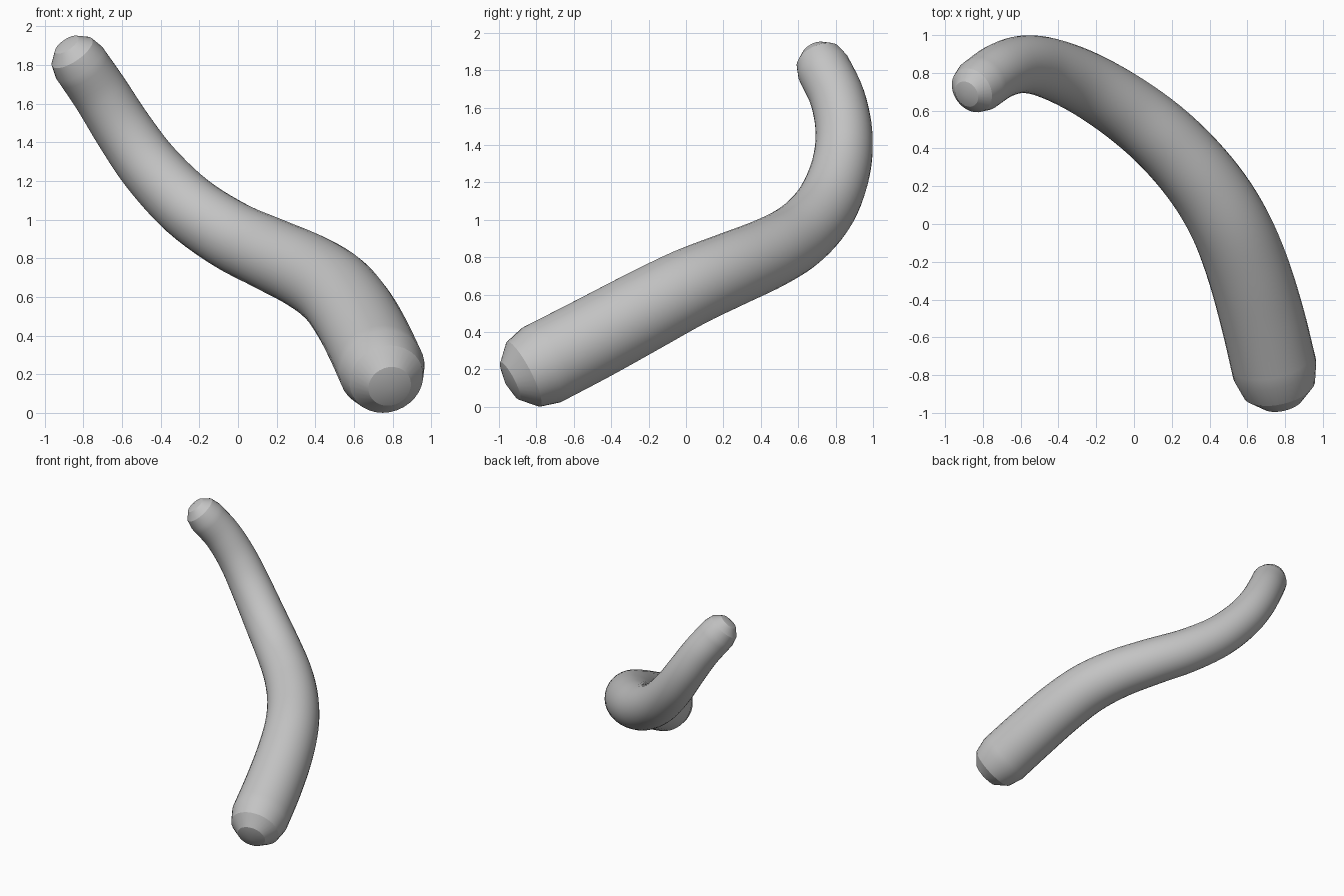
import bpy
import bmesh
import math
from mathutils import Vector

cube = bpy.data.objects.get("Cube")
if cube:
    bpy.data.objects.remove(cube, do_unlink=True)

SIDES = 32
STEPS = 5

# Centre line of the tube with its radius: x, y, z, r
path = [Vector(p) for p in (
    (0.745, -0.77, 0.225, 0.225),
    (0.68, -0.50, 0.365, 0.223),
    (0.60, -0.23, 0.51, 0.218),
    (0.50, 0.01, 0.635, 0.21),
    (0.36, 0.23, 0.73, 0.2),
    (0.17, 0.44, 0.82, 0.19),
    (-0.04, 0.61, 0.92, 0.18),
    (-0.26, 0.745, 1.07, 0.17),
    (-0.45, 0.825, 1.265, 0.16),
    (-0.59, 0.845, 1.46, 0.152),
    (-0.71, 0.81, 1.65, 0.147),
    (-0.82, 0.735, 1.81, 0.145),
)]


def spline(points):
    """Smooth curve through the points."""
    ends = [2 * points[0] - points[1]] + points + [2 * points[-1] - points[-2]]
    out = []
    for a, b, c, d in zip(ends, ends[1:], ends[2:], ends[3:]):
        for i in range(STEPS):
            t = i / STEPS
            out.append(b + (c - a) * t / 2 + (2 * a - 5 * b + 4 * c - d) * t**2 / 2
                       + (3 * b - a - 3 * c + d) * t**3 / 2)
    return out + [points[-1]]


line = spline(path)
centres = [p.to_3d() for p in line]
radii = [p.w for p in line]
last = len(line) - 1
tangents = [(centres[min(i + 1, last)] - centres[max(i - 1, 0)]).normalized()
            for i in range(last + 1)]

# Rings as centre, radius, direction, with coarse round caps at both ends
rings = list(zip(centres, radii, tangents))
cap_angles = [math.radians(a) for a in (30, 60)]


def cap(centre, radius, tangent, sign):
    return [(centre + tangent * sign * radius * math.sin(a), radius * math.cos(a), tangent)
            for a in cap_angles]


start_tip = centres[0] - tangents[0] * radii[0]
end_tip = centres[-1] + tangents[-1] * radii[-1]
rings = cap(*rings[0], -1)[::-1] + rings + cap(*rings[-1], 1)

# Sweep the rings without twist
bm = bmesh.new()
side = Vector((0, 0, 1)).cross(tangents[0]).normalized()
loops = []
for centre, radius, tangent in rings:
    side = (side - tangent * side.dot(tangent)).normalized()
    up = tangent.cross(side)
    loops.append([bm.verts.new(centre + radius * (side * math.cos(a) + up * math.sin(a)))
                  for a in (math.tau * i / SIDES for i in range(SIDES))])

for low, high in zip(loops, loops[1:]):
    for i in range(SIDES):
        j = (i + 1) % SIDES
        bm.faces.new((low[i], low[j], high[j], high[i]))

for loop, tip in ((loops[0], start_tip), (loops[-1], end_tip)):
    point = bm.verts.new(tip)
    for i in range(SIDES):
        bm.faces.new((loop[i], loop[(i + 1) % SIDES], point))

bmesh.ops.recalc_face_normals(bm, faces=bm.faces)
mesh = bpy.data.meshes.new("curved_tube")
bm.to_mesh(mesh)
bm.free()

# Plain grey material
grey = bpy.data.materials.new("plain_grey")
grey.use_nodes = True
colour = (0.55, 0.55, 0.55, 1)
grey.diffuse_color = colour
grey.node_tree.nodes["Principled BSDF"].inputs["Base Color"].default_value = colour
mesh.materials.append(grey)

tube = bpy.data.objects.new("curved_tube", mesh)
bpy.context.collection.objects.link(tube)
bpy.ops.object.select_all(action='DESELECT')
tube.select_set(True)
bpy.context.view_layer.objects.active = tube
bpy.ops.object.shade_smooth_by_angle(angle=math.radians(25))
